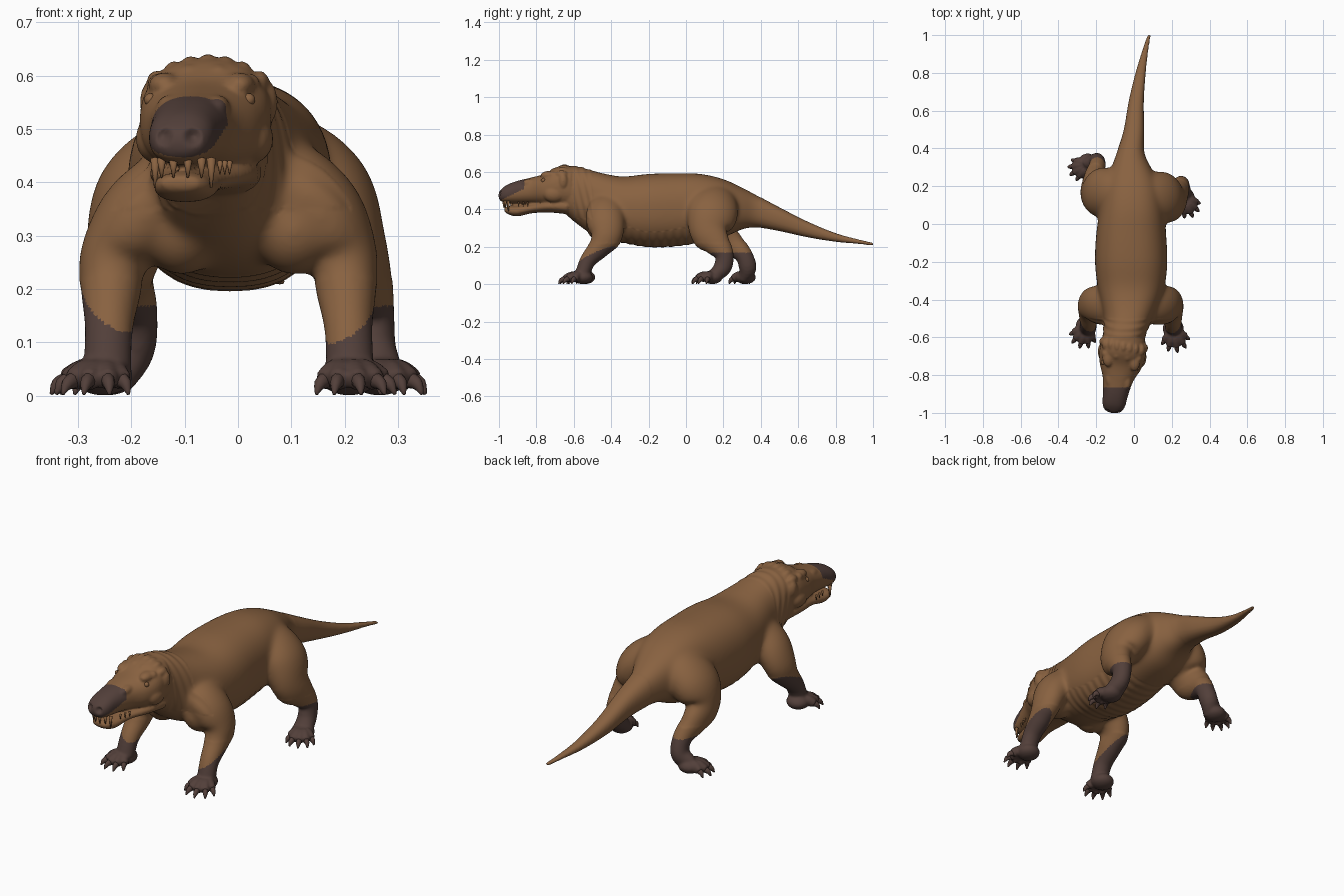
import bpy, bmesh, math
from mathutils import Vector

if "Cube" in bpy.data.objects:
    bpy.data.objects.remove(bpy.data.objects["Cube"])

def material(name, rgb):
    m = bpy.data.materials.new(name)
    m.diffuse_color = (*rgb, 1)
    m.use_nodes = True
    m.node_tree.nodes["Principled BSDF"].inputs["Base Color"].default_value = m.diffuse_color
    return m

HIDE = material("brown hide", (0.25, 0.122, 0.052))
DARK = material("dark skin", (0.085, 0.05, 0.042))

def spline(pts, sub):
    """Catmull-Rom resampling of (x, y, z, ra, rb) stations."""
    out = []
    for i in range(len(pts) - 1):
        p = [pts[max(0, min(len(pts) - 1, i + k))] for k in (-1, 0, 1, 2)]
        for s in range(sub):
            t = s / sub
            out.append([0.5 * (2 * b + (c - a) * t + (2 * a - 5 * b + 4 * c - d) * t * t
                               + (3 * b - a - 3 * c + d) * t ** 3) for a, b, c, d in zip(*p)])
    out.append(list(pts[-1]))
    return out

def tube(bm, pts, n=24, sub=5, power=2.0, ref=(1, 0, 0), upright=False):
    """Closed limb or trunk with elliptical rings along a smooth path."""
    st = spline(pts, sub)
    pos = [Vector(s[:3]) for s in st]
    rings, verts = [], []
    for i, s in enumerate(st):
        tan = (pos[min(i + 1, len(st) - 1)] - pos[max(i - 1, 0)]).normalized()
        if upright:
            tan = Vector((0, 1, 0))
        side = Vector(ref)
        side = (side - tan * side.dot(tan)).normalized()
        up = tan.cross(side)
        ring = []
        for k in range(n):
            a = 2 * math.pi * k / n
            c, d = math.cos(a), math.sin(a)
            c = math.copysign(abs(c) ** (2 / power), c)
            d = math.copysign(abs(d) ** (2 / power), d)
            ring.append(bm.verts.new(pos[i] + side * c * max(s[3], .001) + up * d * max(s[4], .001)))
        rings.append(ring)
        verts += ring
    for r0, r1 in zip(rings, rings[1:]):
        for k in range(n):
            bm.faces.new((r0[k], r0[(k + 1) % n], r1[(k + 1) % n], r1[k]))
    for ring, a, b in ((rings[0], 0, 1), (rings[-1], -1, -2)):
        tip = pos[a] + (pos[a] - pos[b]).normalized() * 0.25 * min(st[a][3:])
        v = bm.verts.new(tip)
        verts.append(v)
        for k in range(n):
            bm.faces.new((ring[k], ring[(k + 1) % n], v))
    return verts

def ball(bm, c, r, scale=(1, 1, 1)):
    vs = bmesh.ops.create_uvsphere(bm, u_segments=20, v_segments=12, radius=r)["verts"]
    for v in vs:
        v.co = Vector(c) + Vector([a * b for a, b in zip(v.co, scale)])

def profile(rows):
    """Rows of (y, x, half width, top, bottom) to stations."""
    return [(x, y, (t + b) / 2, w, (t - b) / 2) for y, x, w, t, b in rows]

def finish(bm, name, mats):
    bmesh.ops.recalc_face_normals(bm, faces=bm.faces)
    me = bpy.data.meshes.new(name)
    bm.to_mesh(me)
    bm.free()
    for m in mats:
        me.materials.append(m)
    me.polygons.foreach_set("use_smooth", [True] * len(me.polygons))
    ob = bpy.data.objects.new(name, me)
    bpy.context.collection.objects.link(ob)
    return ob

YAW = 0.159
def head(s, y, z):
    """Point in the turned head: s sideways from its midline."""
    return Vector((-0.058 + YAW * (y + 0.66) + s, y - YAW * s, z))

body, claws, teeth, eyes = (bmesh.new() for _ in range(4))

# trunk, neck and tail
tube(body, profile([
    (-.66, -.06, .105, .625, .39), (-.58, -.05, .115, .632, .32), (-.50, -.03, .13, .608, .265),
    (-.42, -.02, .155, .588, .235), (-.33, -.015, .178, .576, .22), (-.2, -.015, .192, .59, .198),
    (-.05, -.015, .185, .594, .203), (.08, -.01, .17, .59, .223), (.2, -.01, .15, .562, .25),
    (.3, -.015, .105, .517, .293), (.38, -.018, .073, .475, .303), (.5, 0, .054, .411, .284),
    (.65, .012, .04, .335, .251), (.8, .035, .027, .273, .227), (.92, .06, .016, .24, .216),
    (1.0, .08, .009, .222, .206)]), n=40, power=2.35, upright=True)

# skull and lower jaw, sheared to follow the turned head
skull = tube(body, profile([
    (-.60, -.05, .11, .63, .40), (-.68, -.06, .122, .63, .41), (-.75, -.072, .11, .592, .42),
    (-.82, -.085, .081, .572, .43), (-.90, -.098, .066, .553, .432), (-.955, -.107, .06, .532, .434),
    (-.985, -.112, .047, .51, .442), (-.998, -.114, .028, .495, .455)]),
    n=36, power=2.3, upright=True)
jaw = tube(body, profile([
    (-.62, -.055, .10, .46, .372), (-.72, -.068, .098, .45, .383), (-.82, -.086, .066, .43, .38),
    (-.90, -.098, .058, .42, .363), (-.945, -.106, .05, .418, .372), (-.968, -.109, .034, .412, .386)]),
    power=2.3, upright=True)
for v in skull + jaw:
    v.co.y -= YAW * (v.co.x - head(0, v.co.y, 0).x)

# brows, cheeks, ears and crown knobs
for s in (-1, 1):
    ball(body, head(s * .07, -.72, .582), .03, (1, 1.6, .8))
    ball(body, head(s * .09, -.69, .482), .046, (.85, 1.3, 1))
    ball(body, head(s * .107, -.64, .55), .028, (.8, .9, 1.5))
    ball(body, head(s * .045, -.82, .54), .03, (.8, 1.8, .8))
    ball(eyes, head(s * .092, -.748, .555), .012)
for i in range(-3, 4):
    ball(body, head(i * .032, -.65, .620 - .0035 * i * i), .021, (.9, 1.5, 1))
    if i % 2:
        ball(body, head(i * .028, -.70, .601 - .002 * i * i), .022)

# teeth around the front of the mouth, with longer fangs
for a in (-70, -42, -14, 14, 42, 70):
    t = math.radians(a)
    base = head(.056 * math.sin(t), -.925 - .048 * math.cos(t), .445)
    n = .055 if abs(a) == 70 else .036
    tube(teeth, [(*base, .009, .009), (*(base - Vector((0, 0, n))), .002, .002)], n=8, sub=1)
for s in (-1, 1):
    for i in range(3):
        p = head(s * (.06 + .005 * i), -.885 + .025 * i, .44)
        tube(teeth, [(*p, .006, .006), (p.x, p.y, .415, .001, .001)], n=8, sub=1)

def foot(palm, heading, length):
    """Palm with five arched toes and claws fanned about the heading."""
    ball(body, (*palm, .037), .056, (1, 1, .65))
    for i in range(-2, 3):
        h = math.radians(heading + i * 23)
        d, ref = Vector((math.cos(h), math.sin(h), 0)), (-math.sin(h), math.cos(h), 0)
        L = length * (1 - .05 * i * i)
        at = lambda f, z: tuple(Vector((*palm, z)) + d * L * f)
        tube(body, [(*at(.2, .042), .025, .026), (*at(.5, .045), .022, .024),
                    (*at(.82, .028), .02, .022)], n=12, ref=ref)
        tube(claws, [(*at(.78, .03), .013, .016), (*at(.98, .022), .011, .012),
                     (*at(1.1, .003), .003, .003)], n=10, sub=3, ref=ref)

# front legs and breast muscles
for s, dx in ((1, 0), (-1, .035)):
    ball(body, (s * .105, -.45, .31), .085, (.9, 1, 1))
    tube(body, [(s * .03, -.43, .45, .04, .05), (s * .09, -.43, .41, .075, .095),
                (s * (.155 + dx * .6), -.43, .34, .083, .105),
                (s * (.197 + dx), -.425, .262, .066, .088), (s * (.203 + dx), -.465, .195, .056, .06),
                (s * (.207 + dx), -.525, .125, .045, .043), (s * (.21 + dx), -.555, .05, .045, .04)])
foot((.208, -.553), -80, .118)
foot((-.253, -.54), -107, .112)

# hind legs: right one forward, left one back
tube(body, [(.02, .15, .48, .05, .07), (.08, .15, .445, .09, .12), (.155, .14, .375, .1, .138),
            (.205, .125, .28, .077, .108), (.235, .165, .22, .055, .075),
            (.248, .205, .155, .045, .05), (.253, .195, .09, .043, .048), (.26, .15, .045, .05, .035)])
tube(body, [(-.02, .165, .48, .05, .07), (-.09, .165, .445, .09, .12), (-.17, .165, .37, .1, .135),
            (-.212, .17, .28, .075, .1), (-.213, .24, .22, .055, .072), (-.195, .305, .16, .044, .048),
            (-.198, .33, .09, .043, .047), (-.235, .315, .045, .05, .035)])
foot((.265, .14), -66, .104)
foot((-.245, .318), -148, .102)

# fuse the flesh into one smooth skin
source = finish(body, "body_source", [])
mod = source.modifiers.new("fuse", "REMESH")
mod.mode, mod.voxel_size = "VOXEL", .0062
mod = source.modifiers.new("soften", "SMOOTH")
mod.factor, mod.iterations = .5, 5
fused = bpy.data.meshes.new_from_object(source.evaluated_get(bpy.context.evaluated_depsgraph_get()))
bpy.data.objects.remove(source)
skin = bmesh.new()
skin.from_mesh(fused)

# melt shoulders and hips into the trunk
joints = [v for v in skin.verts if v.co.z > .22 and -.6 < v.co.y < .4]
for _ in range(35):
    bmesh.ops.smooth_vert(skin, verts=joints, factor=.5, use_axis_x=True, use_axis_y=True, use_axis_z=True)
skin.normal_update()

# skin folds on belly and neck, and nostrils
nostrils = [head(s * .026, -.992, .485) for s in (-1, 1)]
for v in skin.verts:
    x, y, z = v.co
    if v.normal.z < -.4 and -.36 < y < .08 and abs(x) < .15:
        v.co += v.normal * .0015 * math.sin(y * 140)
    if -.6 < y < -.5 and z > .35:
        v.co += v.normal * .0015 * math.sin((y + .25 * z) * 170)
    for c in nostrils:
        d = (v.co - c).length
        if d < .018:
            v.co.y += .02 * (1 - d / .018)

# dark feet and muzzle
for f in skin.faces:
    x, y, z = f.calc_center_median()
    muzzle = y < -.865 and z > .445 + .48 * (y + 1)
    front = y < -.35 and z < .15 + .5 * (abs(x) - .225) + .4 * (y + .5)
    hind = y > 0 and z < .168 and abs(x) > .1
    f.material_index = int(muzzle or front or hind or z < .08)

finish(skin, "body", [HIDE, DARK])
finish(claws, "claws", [DARK])
finish(teeth, "teeth", [HIDE])
finish(eyes, "eyes", [HIDE])
